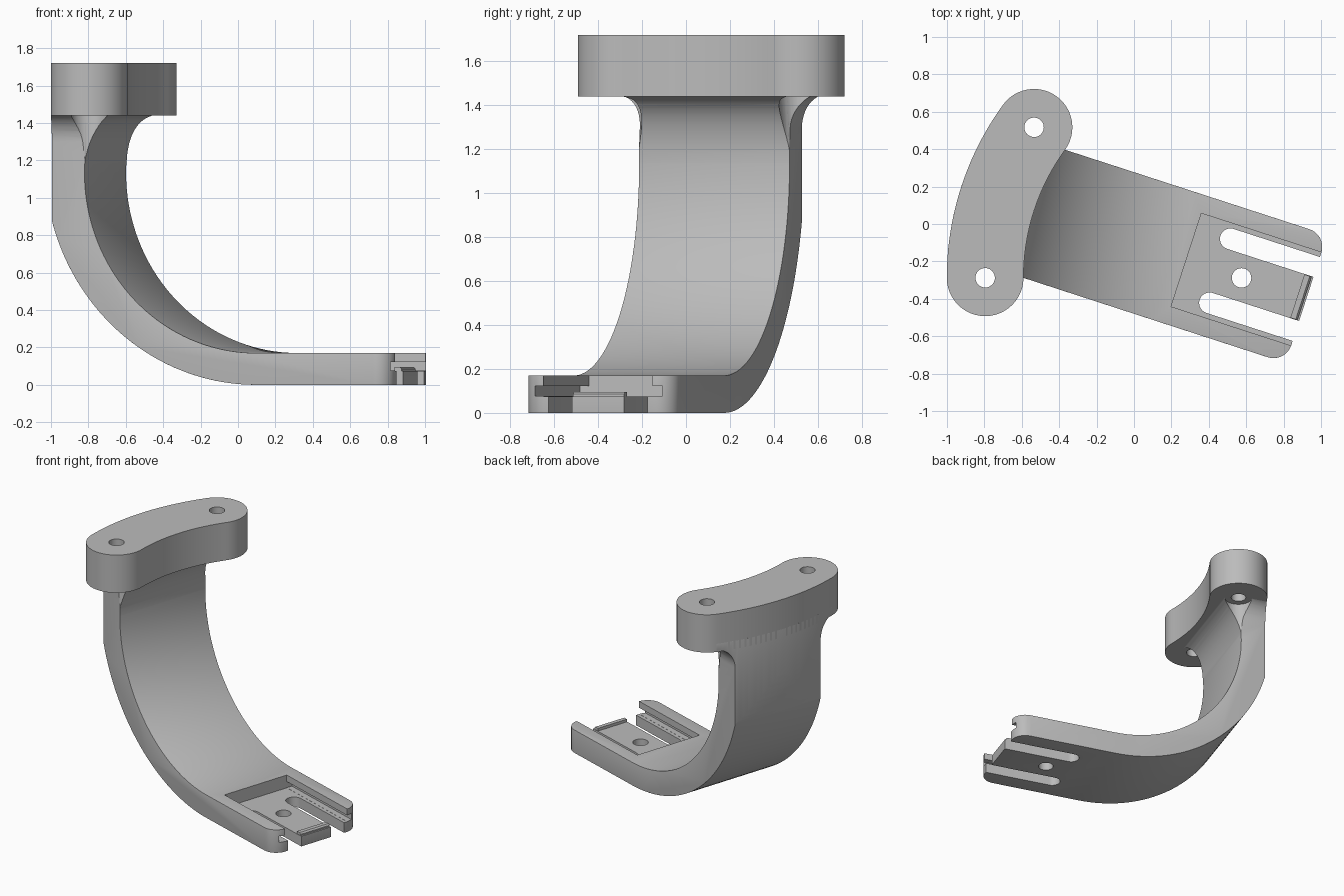
import bpy, bmesh, math
from mathutils import Matrix, Vector

cube = bpy.data.objects.get("Cube")
if cube:
    bpy.data.objects.remove(cube)

# Local frame: u along the arm, v across it, z up; placed by one matrix
TURN = Matrix.Rotation(math.radians(-18), 4, 'Z')
PLACE = TURN @ Matrix.Translation((0, -0.0965, 0))
HOLE_U, HOLE_V = -0.668, 0.423
BEND = math.radians(18)
ARC_R = HOLE_V / math.sin(BEND)
ARC_U = HOLE_U + ARC_R * math.cos(BEND)
END_R, HALF = 0.205, 0.36
PLATE_Z, TOP_Z = 1.44, 1.72

grey = bpy.data.materials.new("grey plastic")
grey.use_nodes = True
grey.diffuse_color = (0.5, 0.5, 0.5, 1)
grey.node_tree.nodes["Principled BSDF"].inputs["Base Color"].default_value = (0.5, 0.5, 0.5, 1)


def arc(cx, cy, rx, ry, a0, a1, n):
    """Points on an ellipse, angles in degrees."""
    angles = [math.radians(a0 + (a1 - a0) * i / n) for i in range(n + 1)]
    return [(cx + rx * math.cos(a), cy + ry * math.sin(a)) for a in angles]


def prism(name, points, lo, hi, axis):
    """Extrude a 2D outline along the named axis."""
    place = {'u': lambda p, t: (t, p[0], p[1]),
             'v': lambda p, t: (p[0], t, p[1]),
             'z': lambda p, t: (p[0], p[1], t)}[axis]
    bm = bmesh.new()
    ends = [[bm.verts.new(place(p, t)) for p in points] for t in (lo, hi)]
    n = len(points)
    for ring in ends:
        bm.faces.new(ring)
    for i in range(n):
        j = (i + 1) % n
        bm.faces.new((ends[0][i], ends[0][j], ends[1][j], ends[1][i]))
    return finish(name, bm)


def cone(name, u, v, z0, z1, r0, r1):
    bm = bmesh.new()
    bmesh.ops.create_cone(bm, cap_ends=True, segments=40, radius1=r0, radius2=r1, depth=z1 - z0,
                          matrix=Matrix.Translation((u, v, (z0 + z1) / 2)))
    return finish(name, bm)


def box(name, u0, u1, v0, v1, z0, z1):
    return prism(name, [(u0, v0), (u1, v0), (u1, v1), (u0, v1)], z0, z1, 'z')


def finish(name, bm):
    bmesh.ops.recalc_face_normals(bm, faces=bm.faces[:])
    bm.transform(PLACE)
    mesh = bpy.data.meshes.new(name)
    bm.to_mesh(mesh)
    bm.free()
    mesh.materials.append(grey)
    obj = bpy.data.objects.new(name, mesh)
    bpy.context.collection.objects.link(obj)
    return obj


def apply(obj, mod):
    bpy.context.view_layer.objects.active = obj
    bpy.ops.object.modifier_apply(modifier=mod.name)


def boolean(obj, tool, operation='DIFFERENCE'):
    mod = obj.modifiers.new("cut", 'BOOLEAN')
    mod.operation, mod.solver, mod.object = operation, 'EXACT', tool
    apply(obj, mod)
    bpy.data.objects.remove(tool)


# Arm: side profile, front silhouette and plan outline intersected
profile = [(1.0, 0), (1.0, 0.17)]
profile += arc(0.25, 1.135, 0.965, 0.965, 270, 180, 36)
profile += arc(-0.53, 1.14, 0.185, 0.31, 180, 90, 12)
profile += [(-0.53, 1.55), (-1.0, 1.55), (-1.0, 1.2)]
profile += arc(0.25, 1.19, 1.19, 1.19, 180, 270, 40)
arm = prism("curved_arm", profile, -0.6, 0.6, 'v')

flare = arc(HALF + 0.13, 1.30, 0.13, 0.15, 180, 90, 12)
side = [(HALF, -0.1)] + flare + [(HALF + 0.13, 1.5)]
boolean(arm, prism("silhouette", side + [(-v, z) for v, z in reversed(side)], -1.2, 1.2, 'u'), 'INTERSECT')

tip = [(0.3, 0.6), (0.88, HALF + 0.005)] + arc(0.9, HALF - 0.1, 0.1, 0.1, 90, 0, 8)
plan = [(u, -v) for u, v in tip] + list(reversed(tip))
plan += arc(ARC_U, 0, ARC_R + END_R, ARC_R + END_R, 158, 202, 32)
boolean(arm, prism("plan_outline", plan, -0.2, 2, 'z'), 'INTERSECT')

# Rounded long edges
bevel = arm.modifiers.new("round", 'BEVEL')
bevel.width, bevel.segments = 0.03, 4
bevel.limit_method, bevel.angle_limit = 'ANGLE', math.radians(40)
apply(arm, bevel)

# Sliding pocket with undercut side grooves, leaving a small lip on the tongue
boolean(arm, box("pocket", 0.325, 1.1, -0.262, 0.262, 0.075, 0.3))
boolean(arm, box("groove", 0.325, 1.1, -0.305, 0.305, 0.076, 0.122))

# Slots either side of the tongue, and the tongue hole
for s in (-1, 1):
    mid, rad = s * 0.18, 0.056
    slot = arc(0.515, mid, rad, rad, 90, 270, 16) + [(1.1, mid - rad), (1.1, mid + rad)]
    boolean(arm, prism("slot", slot, -0.1, 0.1, 'z'))
boolean(arm, cone("tongue_hole", 0.636, 0, -0.1, 0.3, 0.052, 0.052))

# Raised lip across the end of the tongue
lip = prism("tongue_lip", [(0.95, 0.06), (0.99, 0.06), (0.99, 0.085), (0.98, 0.095), (0.95, 0.095)],
            -0.122, 0.122, 'v')

# Curved mounting plate with rounded ends
outline = []
deg = 18
outline += arc(ARC_U, 0, ARC_R + END_R, ARC_R + END_R, 180 - deg, 180 + deg, 24)
outline += arc(HOLE_U, -HOLE_V, END_R, END_R, 180 + deg, 360 + deg, 24)[1:]
outline += arc(ARC_U, 0, ARC_R - END_R, ARC_R - END_R, 180 + deg, 180 - deg, 24)[1:]
outline += arc(HOLE_U, HOLE_V, END_R, END_R, -deg, 180 - deg, 24)[1:-1]
plate = prism("mounting_plate", outline, PLATE_Z, TOP_Z, 'z')

# Screw holes through the plate and tapered clearance scoops in the arm
for s in (-1, 1):
    boolean(plate, cone("screw_hole", HOLE_U, s * HOLE_V, 1.3, 1.8, 0.052, 0.052))
    boolean(arm, cone("scoop", HOLE_U, s * HOLE_V, 1.0, 1.6, 0.06, 0.11))

for obj in (arm, lip, plate):
    bpy.ops.object.select_all(action='DESELECT')
    obj.select_set(True)
    bpy.context.view_layer.objects.active = obj
    bpy.ops.object.shade_smooth_by_angle(angle=math.radians(30))
